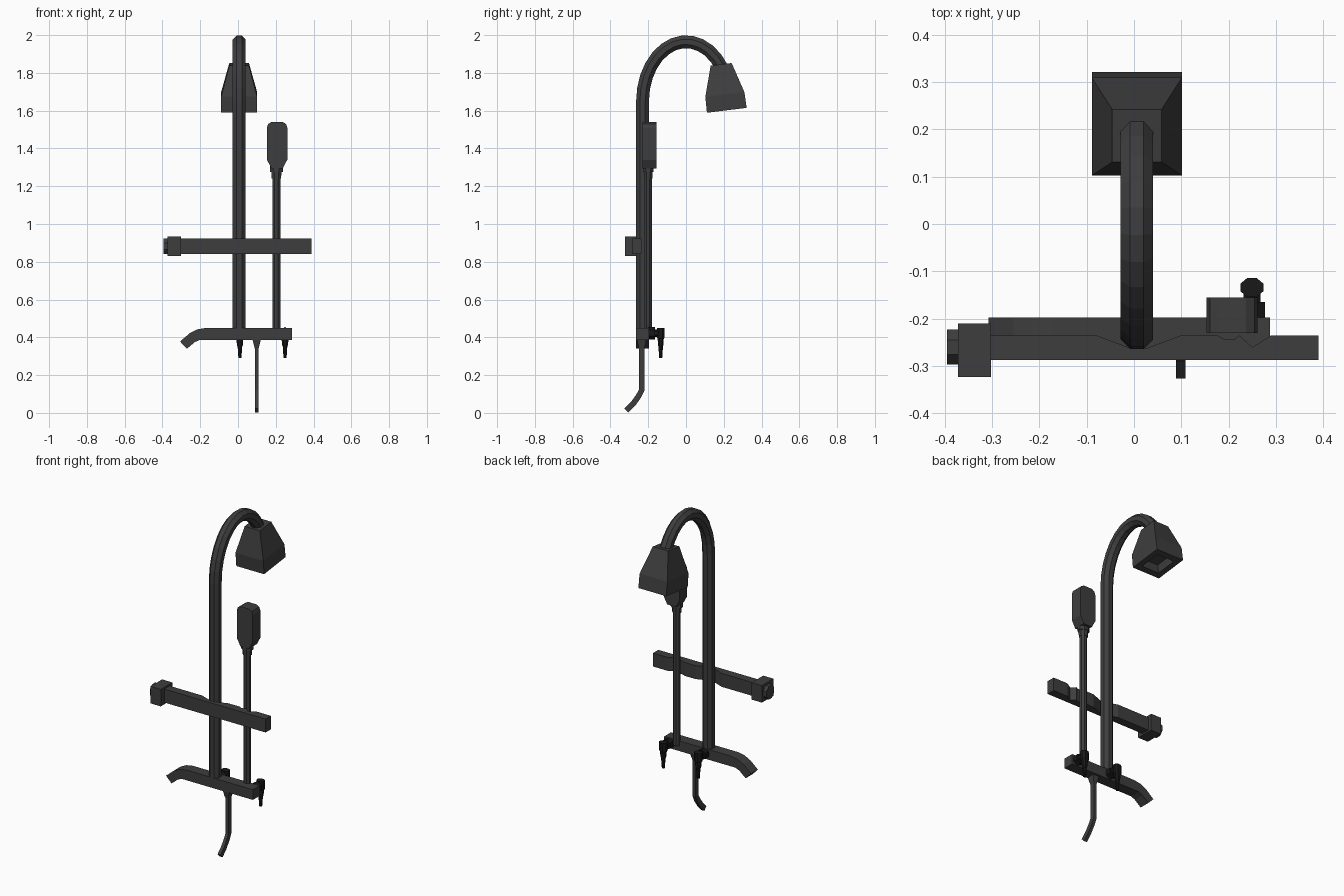
import bpy, bmesh
from math import sin, cos, pi, radians
from mathutils import Vector, Matrix

cube = bpy.data.objects.get("Cube")
if cube:
    bpy.data.objects.remove(cube)


def material(name, value):
    m = bpy.data.materials.new(name)
    m.use_nodes = True
    color = (value, value, value, 1)
    m.diffuse_color = color
    m.node_tree.nodes["Principled BSDF"].inputs["Base Color"].default_value = color
    return m


GREY = material("charcoal grey", 0.048)
BLACK = material("soft black", 0.009)


def loft(name, rings, mat=GREY):
    """Skin matching rings of points and cap both ends."""
    bm = bmesh.new()
    rows = [[bm.verts.new(p) for p in ring] for ring in rings]
    n = len(rows[0])
    for a, b in zip(rows, rows[1:]):
        for i in range(n):
            j = (i + 1) % n
            bm.faces.new((a[i], a[j], b[j], b[i]))
    bm.faces.new(rows[0][::-1])
    bm.faces.new(rows[-1])
    bmesh.ops.recalc_face_normals(bm, faces=bm.faces)
    mesh = bpy.data.meshes.new(name)
    bm.to_mesh(mesh)
    bm.free()
    mesh.materials.append(mat)
    ob = bpy.data.objects.new(name, mesh)
    bpy.context.collection.objects.link(ob)
    return ob


def section(sides, rx, ry):
    """Regular section with flats facing the axes, sized by half widths."""
    k = 1 / cos(pi / sides)
    return [(rx * k * cos((i + 0.5) * 2 * pi / sides),
             ry * k * sin((i + 0.5) * 2 * pi / sides)) for i in range(sides)]


def sweep(name, x, path, sides, rx, ry, mat=GREY):
    """Sweep a section along a path of (y, z) points in the plane at x."""
    pts = [Vector((x, y, z)) for y, z in path]
    across = Vector((1, 0, 0))
    rings = []
    for i, p in enumerate(pts):
        tangent = (pts[min(i + 1, len(pts) - 1)] - pts[max(i - 1, 0)]).normalized()
        normal = across.cross(tangent)
        rings.append([p + across * u + normal * v for u, v in section(sides, rx, ry)])
    return loft(name, rings, mat)


def stack(name, x, y, levels, sides=4, mat=GREY):
    """Vertical tapered stack; levels are (z, half width, half depth)."""
    return loft(name, [[(x + u, y + v, z) for u, v in section(sides, rx, ry)]
                       for z, rx, ry in levels], mat)


def box(name, x0, x1, y0, y1, z0, z1):
    return stack(name, (x0 + x1) / 2, (y0 + y1) / 2,
                 [(z, (x1 - x0) / 2, (y1 - y0) / 2) for z in (z0, z1)])


# Riser pipe with its arched top
PIPE_X, PIPE_Y, ARC_Z = 0.006, -0.23, 1.65
path = [(PIPE_Y, 0.42)]
for i in range(13):
    a = radians(180 - 146 * i / 12)
    path.append((0.23 * cos(a), ARC_Z + 0.315 * sin(a)))
sweep("riser_pipe", PIPE_X, path, 8, 0.034, 0.034)

# Tilted shower head with a recessed underside
head = stack("shower_head", 0, 0, [(0.05, 0.055, 0.062), (0, 0.06, 0.067), (0, 0.095, 0.106),
                                   (0.085, 0.095, 0.104), (0.245, 0.052, 0.056)])
head.data.transform(Matrix.Translation((PIPE_X, 0.216, 1.602)) @ Matrix.Rotation(radians(7), 4, "X"))

# Hand shower: rod, collar and chamfered head
HAND_X, HAND_Y = 0.203, -0.2
stack("hand_shower_rod", HAND_X, HAND_Y, [(0.42, 0.021, 0.019), (1.26, 0.021, 0.019)], 8)
stack("hand_shower_collar", HAND_X, HAND_Y,
      [(1.24, 0.025, 0.022), (1.275, 0.027, 0.024), (1.275, 0.034, 0.028), (1.31, 0.034, 0.028)], 8)
half = [(0.03, 1.295), (0.054, 1.34), (0.054, 1.51), (0.047, 1.53), (0.03, 1.54)]
outline = half + [(-u, z) for u, z in reversed(half)]
loft("hand_shower_head", [[(0.207 + u, y, z) for u, z in outline] for y in (-0.23, -0.155)])

# Thermostat bar, notched at the back around the pipe and rod
FRONT, BACK = -0.287, -0.235
back = [(0.39, BACK), (0.29, BACK), (0.25, -0.26), (0.222, BACK), (0.212, -0.243),
        (0.19, -0.243), (0.175, BACK), (0.1, BACK), (0.025, -0.263), (-0.005, -0.263),
        (-0.08, BACK), (-0.31, BACK)]
outline = [(-0.31, FRONT), (0.39, FRONT)] + back
loft("thermostat_bar", [[(x, y, z) for x, y in outline] for z in (0.84, 0.923)])
box("valve_block", -0.372, -0.302, -0.323, -0.21, 0.83, 0.935)
loft("valve_knob", [[(x, -0.26 + u, 0.882 + v) for u, v in section(8, 0.037, 0.041)]
                    for x in (-0.395, -0.365)])

# Lower bar ending in a down-turned spout
outline = [(0.287, 0.387), (0.287, 0.45), (-0.17, 0.45), (-0.215, 0.442), (-0.255, 0.422),
           (-0.307, 0.378), (-0.27, 0.34), (-0.228, 0.375), (-0.2, 0.387)]
loft("spout_bar", [[(x, y, z) for x, z in outline] for y in (-0.264, -0.197)])

# Outlet tube hanging under the lower bar
TUBE_X, TUBE_Y = 0.099, -0.235
stack("outlet_funnel", TUBE_X, TUBE_Y, [(0.34, 0.01, 0.015), (0.392, 0.023, 0.026)])
sweep("outlet_tube", TUBE_X, [(TUBE_Y, 0.36), (TUBE_Y, 0.12), (-0.25, 0.09),
                              (-0.28, 0.048), (-0.316, 0.012)], 4, 0.01, 0.015)

# Two taps with tapered levers behind the lower bar
for side, x in (("right", 0.01), ("left", 0.249)):
    rings = [[(x + u, y, 0.422 + v) for u, v in section(6, r, r)]
             for y, r in ((-0.2, 0.028), (-0.165, 0.028), (-0.165, 0.018), (-0.13, 0.018))]
    loft(side + "_tap_stem", rings, BLACK)
    stack(side + "_tap_lever", x, -0.134,
          [(0.29, 0.008, 0.008), (0.35, 0.012, 0.012), (0.36, 0.016, 0.014),
           (0.39, 0.018, 0.016), (0.4, 0.024, 0.02), (0.45, 0.024, 0.02)], 8, BLACK)
